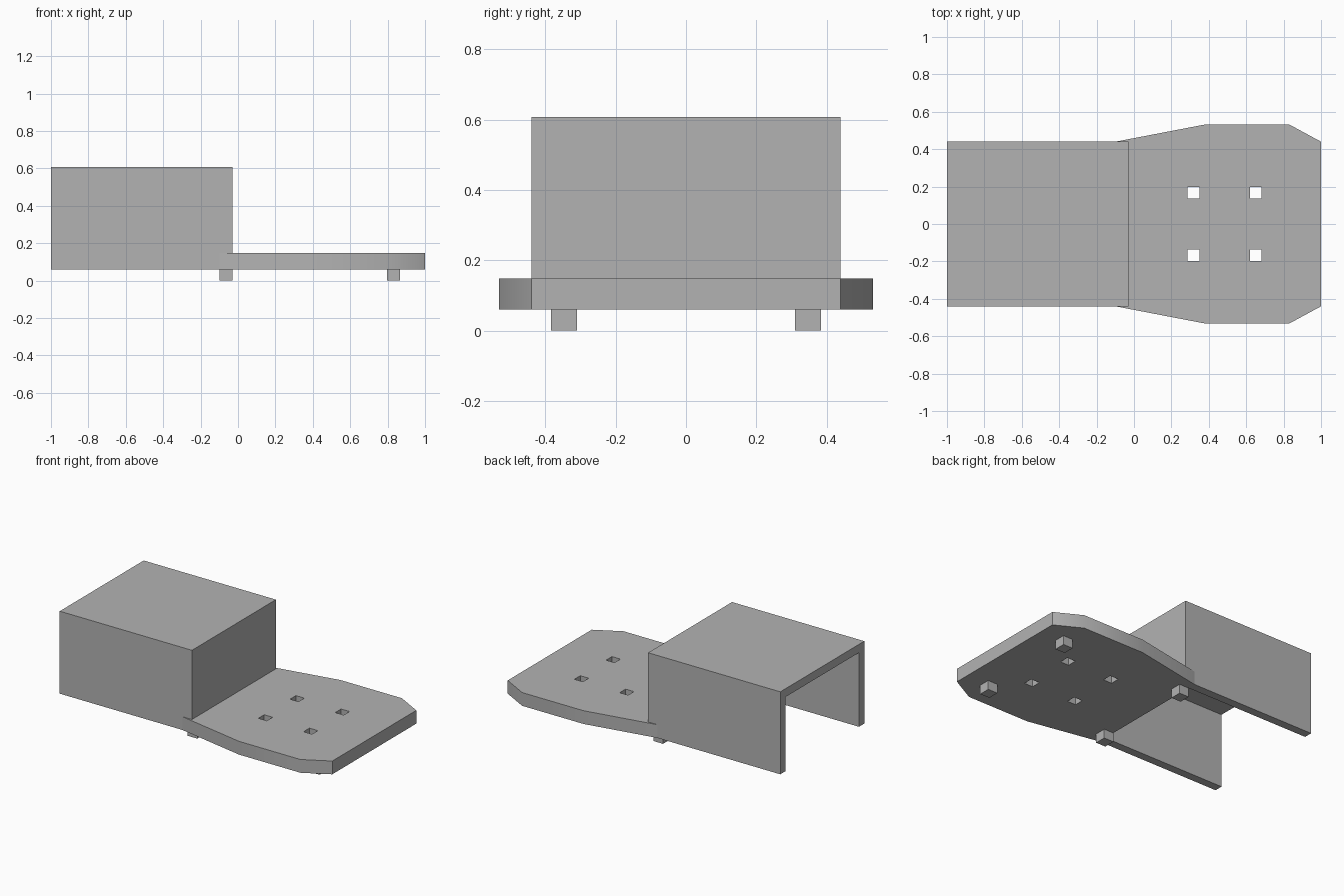
import bpy
import bmesh
from mathutils import Matrix, Vector

if "Cube" in bpy.data.objects:
    bpy.data.objects.remove(bpy.data.objects["Cube"], do_unlink=True)

# Single grey finish
GREY = (0.45, 0.45, 0.45, 1)
grey = bpy.data.materials.new("plain grey")
grey.use_nodes = True
grey.diffuse_color = GREY
grey.node_tree.nodes["Principled BSDF"].inputs["Base Color"].default_value = GREY


def finish(bm, name):
    bmesh.ops.recalc_face_normals(bm, faces=bm.faces)
    mesh = bpy.data.meshes.new(name)
    bm.to_mesh(mesh)
    bm.free()
    mesh.materials.append(grey)
    obj = bpy.data.objects.new(name, mesh)
    bpy.context.collection.objects.link(obj)
    return obj


def add_box(bm, low, high):
    low, high = Vector(low), Vector(high)
    matrix = Matrix.Translation((low + high) / 2) @ Matrix.Diagonal((*(high - low), 1))
    bmesh.ops.create_cube(bm, size=1, matrix=matrix)


def extrude(points, offset, name):
    bm = bmesh.new()
    face = bm.faces.new([bm.verts.new(p) for p in points])
    result = bmesh.ops.extrude_face_region(bm, geom=[face], use_keep_orig=True)
    moved = [v for v in result["geom"] if isinstance(v, bmesh.types.BMVert)]
    bmesh.ops.translate(bm, verts=moved, vec=offset)
    return finish(bm, name)


BASE, DECK, ROOF = 0.06, 0.148, 0.607
SIDE, WALL = 0.44, 0.055
BACK, FRONT = -1.0, -0.03

# Cover: upside-down channel, open below and at the far end
half = [(SIDE, BASE), (SIDE, ROOF)]
inner = [(SIDE - WALL, ROOF - WALL), (SIDE - WALL, BASE)]
arch = half + [(-y, z) for y, z in reversed(half)]
arch += [(-y, z) for y, z in reversed(inner)] + inner
extrude([(BACK, y, z) for y, z in arch], (FRONT - BACK, 0, 0), "cover_shell")

# Wall closing the cover above the plate
bm = bmesh.new()
inset = SIDE - WALL
add_box(bm, (FRONT - WALL, -inset, DECK - 0.03), (FRONT, inset, ROOF - WALL))
finish(bm, "cover_end_wall")

# Tapered base plate
edge = [(-0.1, SIDE), (0.38, 0.532), (0.83, 0.532), (1.0, SIDE)]
outline = edge + [(x, -y) for x, y in reversed(edge)]
plate = extrude([(x, y, BASE) for x, y in outline], (0, 0, DECK - BASE), "base_plate")

# Four square through-holes
bm = bmesh.new()
for x in (0.318, 0.65):
    for y in (-0.166, 0.166):
        add_box(bm, (x - 0.031, y - 0.031, 0), (x + 0.031, y + 0.031, 0.3))
cutter = finish(bm, "hole_cutter")
cutter.hide_render = True
cut = plate.modifiers.new("holes", "BOOLEAN")
cut.operation = "DIFFERENCE"
cut.solver = "EXACT"
cut.object = cutter
bpy.ops.object.select_all(action="DESELECT")
plate.select_set(True)
bpy.context.view_layer.objects.active = plate
bpy.ops.object.modifier_apply(modifier=cut.name)
bpy.data.objects.remove(cutter, do_unlink=True)
bpy.ops.object.shade_smooth_by_angle()

# Feet
for end, x in (("inner", -0.065), ("outer", 0.832)):
    for side, y in (("left", 0.347), ("right", -0.347)):
        bm = bmesh.new()
        add_box(bm, (x - 0.035, y - 0.037, 0), (x + 0.035, y + 0.037, BASE + 0.02))
        finish(bm, f"{end}_foot_{side}")
